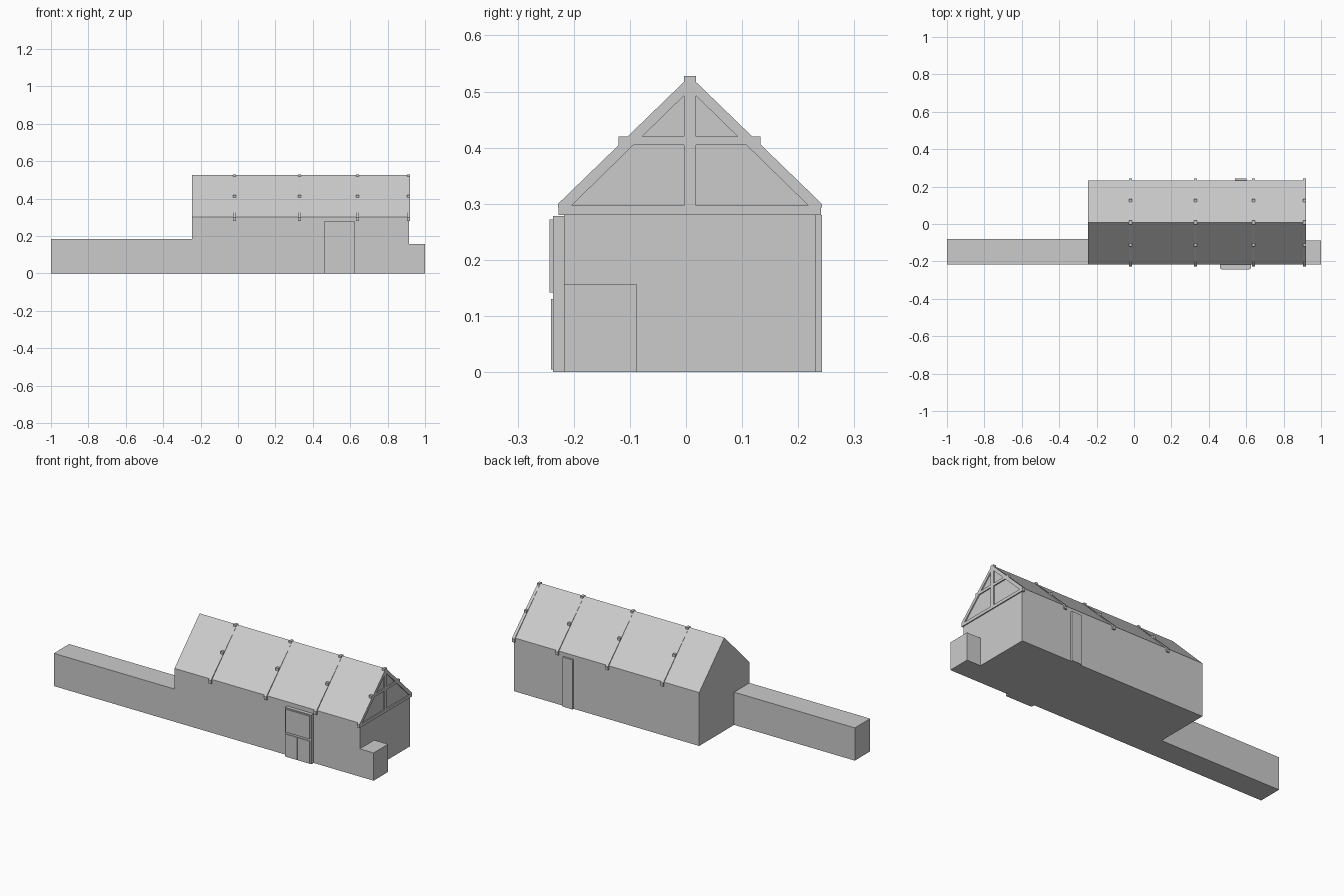
import bpy, bmesh

if "Cube" in bpy.data.objects:
    bpy.data.objects.remove(bpy.data.objects["Cube"])

FRONT, BACK, RIDGE = -0.217, 0.232, 0.007


def prism(name, profile, x0, x1):
    """Extrude a (y, z) outline along x."""
    bm = bmesh.new()
    face = bm.faces.new([bm.verts.new((x0, y, z)) for y, z in profile])
    ext = bmesh.ops.extrude_face_region(bm, geom=[face])
    moved = [g for g in ext["geom"] if isinstance(g, bmesh.types.BMVert)]
    bmesh.ops.translate(bm, vec=(x1 - x0, 0, 0), verts=moved)
    bmesh.ops.recalc_face_normals(bm, faces=bm.faces[:])
    mesh = bpy.data.meshes.new(name)
    bm.to_mesh(mesh)
    bm.free()
    obj = bpy.data.objects.new(name, mesh)
    bpy.context.collection.objects.link(obj)
    return obj


def box(name, x0, x1, y0, y1, z0, z1):
    return prism(name, [(y0, z0), (y1, z0), (y1, z1), (y0, z1)], x0, x1)


# barn body with 45 degree gable roof
prism("barn_body", [(FRONT, 0), (BACK, 0), (BACK, 0.302), (RIDGE, 0.527), (FRONT, 0.302)],
      -0.245, 0.914)

# low wings in line with the front wall
box("left_wing", -1, -0.244, FRONT, -0.08, 0, 0.185)
box("right_annex", 0.913, 1, FRONT, -0.088, 0, 0.157)

# timber trusses: tie beam, collar, king post and two rafters
for i, x in enumerate((-0.018, 0.328, 0.64, 0.912)):
    a, b = x - 0.008, x + 0.008
    box(f"tie_beam_{i}", a, b, -0.227, 0.241, 0.28, 0.297)
    box(f"collar_beam_{i}", a, b, -0.12, 0.133, 0.405, 0.42)
    box(f"king_post_{i}", a, b, RIDGE - 0.011, RIDGE + 0.011, 0.29, 0.528)
    for side, s in (("front", -1), ("back", 1)):
        pts = [(0.235, 0.293), (0.235, 0.3), (0, 0.5275), (0, 0.503), (0.215, 0.293)]
        prism(f"{side}_rafter_{i}", [(RIDGE + s * d, z) for d, z in pts], a, b)

# front door: frame, upper hatch and two lower leaves
box("door_frame", 0.46, 0.625, -0.237, FRONT + 0.002, 0, 0.278)
box("door_hatch", 0.468, 0.617, -0.243, -0.236, 0.142, 0.272)
box("door_leaf_left", 0.468, 0.538, -0.241, -0.236, 0.005, 0.13)
box("door_leaf_right", 0.545, 0.617, -0.241, -0.236, 0.005, 0.13)

# narrow pier on the back wall
box("back_pier", 0.54, 0.602, BACK - 0.002, 0.242, 0, 0.28)
